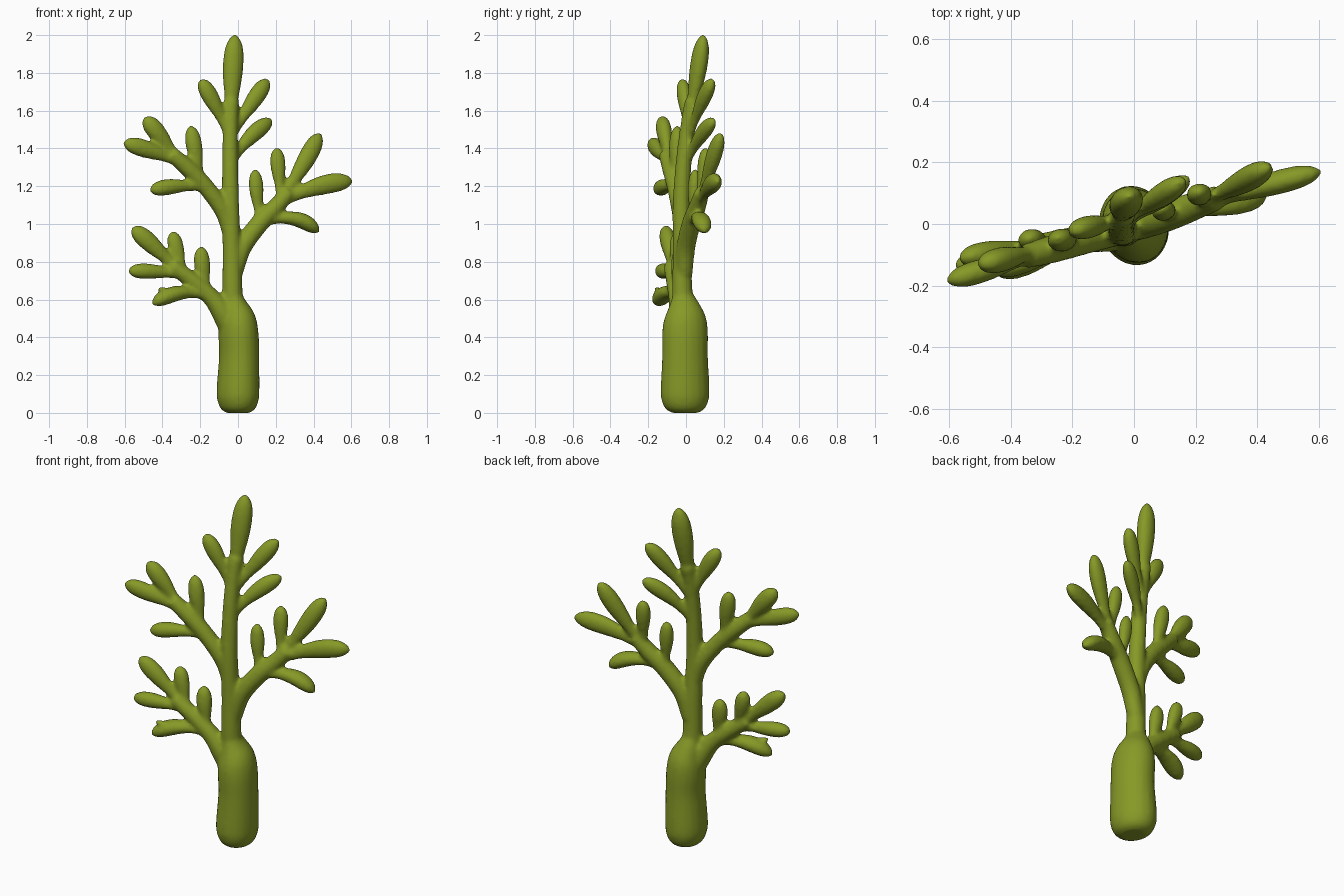
import bpy, bmesh, math
from mathutils import Vector

# The plant fans out in one upright plane, turned slightly about z
FAN = Vector((-0.287, 0.958, 0)).normalized()
SIDES = 20
bm = bmesh.new()


def sweep(path, flat=1.0):
    """Closed tube through (point, radius) pairs; flat scales it across the fan plane."""
    rings = []
    for i, (p, r) in enumerate(path):
        t = (path[min(i + 1, len(path) - 1)][0] - path[max(i - 1, 0)][0]).normalized()
        a = t.cross(FAN).normalized()
        b = a.cross(t).normalized()
        rings.append([bm.verts.new(p + a * (r * math.cos(k)) + b * (r * flat * math.sin(k)))
                      for k in (2 * math.pi * j / SIDES for j in range(SIDES))])
    for lo, hi in zip(rings, rings[1:]):
        for j in range(SIDES):
            n = (j + 1) % SIDES
            bm.faces.new((lo[j], lo[n], hi[n], hi[j]))
    bm.faces.new(rings[0][::-1])
    bm.faces.new(rings[-1])


def limb(pts, flat=1.0, steps=5):
    """Smooth tube through (x, y, z, radius) points."""
    v = [Vector(p) for p in pts]
    v = [v[0] * 2 - v[1]] + v + [v[-1] * 2 - v[-2]]
    path = []
    for i in range(1, len(v) - 2):
        a, b, c, d = v[i - 1:i + 3]
        for s in range(steps):
            u = s / steps
            q = 0.5 * (2 * b + (c - a) * u + (2 * a - 5 * b + 4 * c - d) * u * u
                       + (3 * b - a - 3 * c + d) * u ** 3)
            path.append((q.xyz, max(q.w, 0.005)))
    path.append((v[-2].xyz, v[-2].w))
    sweep(path, flat)


PROFILE = [(0, .62), (.15, .58), (.3, .66), (.45, .85), (.58, .97), (.7, 1), (.8, .95),
           (.88, .82), (.94, .62), (.98, .38), (1.01, .1)]


def leaf(base, mid, tip, r=0.05, flat=0.82):
    """Plump club-shaped leaf bending through mid."""
    a, m, c = Vector(base), Vector(mid), Vector(tip)
    k = 2 * m - (a + c) / 2
    sweep([(a * (1 - u) ** 2 + k * (2 * u * (1 - u)) + c * u * u, r * w) for u, w in PROFILE], flat)


# Thick base
limb([(0, -.005, .0, .06), (0, -.005, .02, .088), (0, -.005, .06, .106), (0, -.005, .12, .112),
      (.006, -.005, .3, .105), (.002, -.005, .42, .105), (-.005, -.004, .5, .096),
      (-.02, -.01, .57, .07), (-.03, -.02, .63, .045)], 1.17)

# Stem and its top leaf
limb([(-.025, -.01, .5, .06), (-.03, -.02, .65, .054), (-.032, -.02, .85, .05),
      (-.04, -.025, 1.1, .046), (-.042, -.01, 1.35, .042), (-.04, .015, 1.55, .04),
      (-.036, .035, 1.65, .042)])
leaf((-.04, .01, 1.5), (-.03, .055, 1.76), (-.015, .092, 2.0), .056)

# Upper stem leaves
leaf((-.05, .01, 1.48), (-.125, -.005, 1.635), (-.2, -.022, 1.765), .046)
leaf((-.03, .02, 1.48), (.07, .08, 1.635), (.16, .142, 1.765), .047)
leaf((-.04, .0, 1.32), (.06, .07, 1.455), (.18, .15, 1.55), .046)

# Upper left branch and leaves
limb([(-.04, -.02, .92, .035), (-.075, -.03, 1.06, .045), (-.165, -.055, 1.19, .045),
      (-.26, -.08, 1.29, .046), (-.35, -.105, 1.37, .04)])
leaf((-.31, -.09, 1.33), (-.405, -.11, 1.455), (-.495, -.13, 1.565), .05)
leaf((-.29, -.09, 1.32), (-.455, -.14, 1.385), (-.605, -.185, 1.43), .048)
leaf((-.2, -.06, 1.22), (-.225, -.055, 1.37), (-.25, -.045, 1.52), .045)
leaf((-.17, -.06, 1.195), (-.33, -.11, 1.2), (-.465, -.15, 1.175), .043, 1.0)

# Lower left branch and leaves
limb([(-.02, -.01, .4, .06), (-.075, -.03, .52, .06), (-.14, -.045, .61, .048),
      (-.23, -.06, .69, .045), (-.35, -.08, .78, .04)])
leaf((-.3, -.07, .74), (-.44, -.09, .875), (-.56, -.112, .98), .05)
leaf((-.28, -.07, .73), (-.44, -.105, .748), (-.58, -.14, .75), .042, 1.0)
leaf((-.28, -.065, .72), (-.32, -.055, .845), (-.345, -.045, .96), .043)
leaf((-.16, -.05, .62), (-.185, -.045, .75), (-.195, -.035, .88), .044)
leaf((-.16, -.05, .615), (-.31, -.1, .635), (-.45, -.155, .575), .043, 1.2)
leaf((-.34, -.13, .62), (-.38, -.145, .645), (-.43, -.16, .658), .018)

# Right branch and leaves
limb([(-.02, -.01, .74, .045), (.025, .0, .88, .05), (.12, .03, 1.01, .05),
      (.2, .06, 1.09, .046), (.27, .085, 1.17, .04)])
leaf((.22, .07, 1.11), (.34, .13, 1.305), (.435, .185, 1.48), .05)
leaf((.2, .06, 1.1), (.41, .12, 1.195), (.605, .17, 1.225), .053, .75)
leaf((.225, .07, 1.13), (.215, .09, 1.27), (.205, .105, 1.405), .042)
leaf((.115, .03, 1.01), (.1, .04, 1.15), (.09, .048, 1.29), .04)
leaf((.11, .03, 1.0), (.29, .07, 1.03), (.425, .1, .955), .042, 1.2)

# One fused, softly blended skin
bmesh.ops.recalc_face_normals(bm, faces=bm.faces)
mesh = bpy.data.meshes.new("succulent_plant")
bm.to_mesh(mesh)
bm.free()
plant = bpy.data.objects.new("succulent_plant", mesh)
bpy.context.collection.objects.link(plant)

green = bpy.data.materials.new("olive_green")
green.diffuse_color = (0.24, 0.32, 0.02, 1)
mesh.materials.append(green)

fuse = plant.modifiers.new("fuse", 'REMESH')
fuse.mode = 'VOXEL'
fuse.voxel_size = 0.011
fuse.use_smooth_shade = True
soften = plant.modifiers.new("soften", 'SMOOTH')
soften.factor = 0.5
soften.iterations = 6
